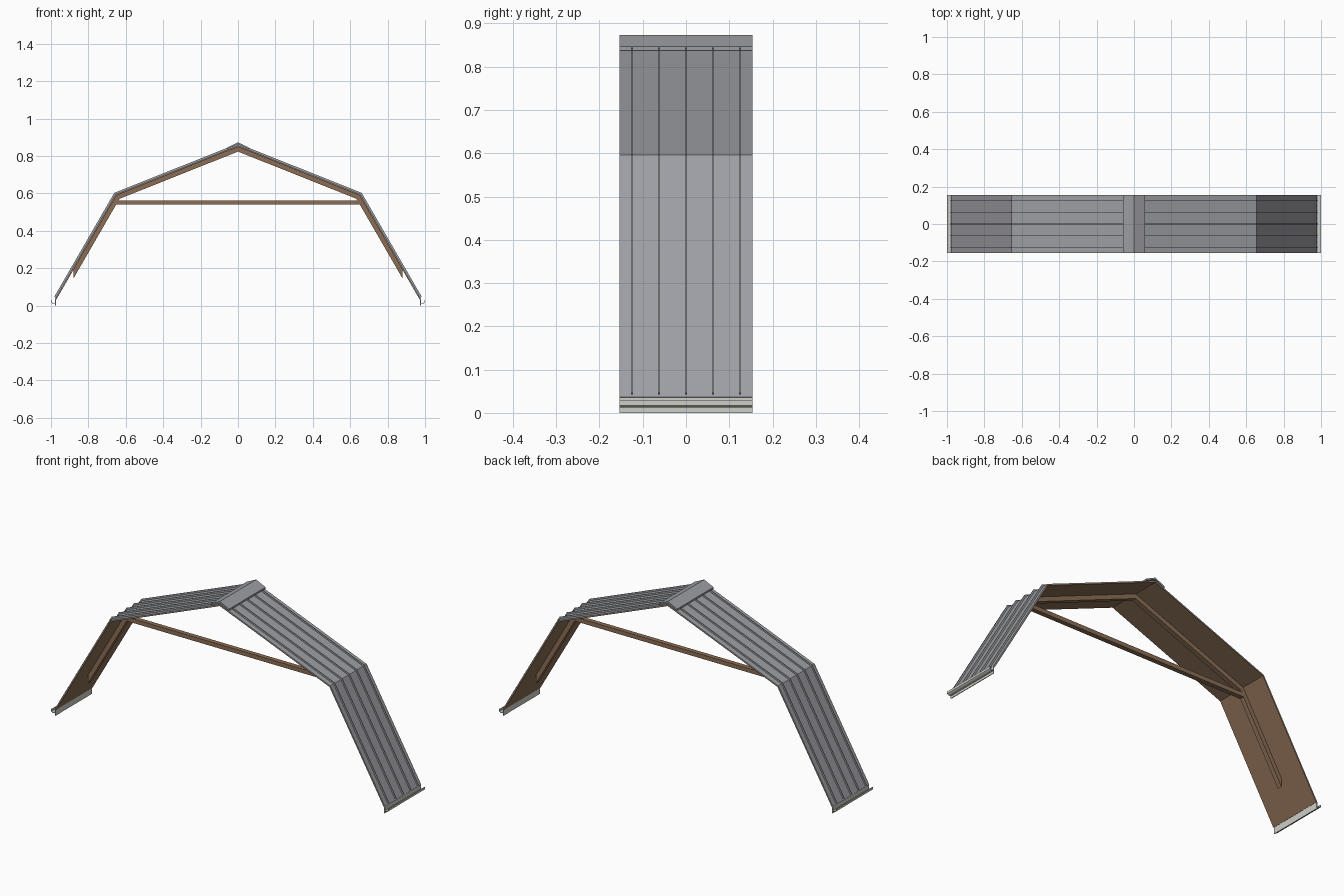
import bpy, bmesh
from mathutils import Vector

if "Cube" in bpy.data.objects:
    bpy.data.objects.remove(bpy.data.objects["Cube"])


def material(name, rgb):
    m = bpy.data.materials.new(name)
    m.diffuse_color = (*rgb, 1)
    m.use_nodes = True
    m.node_tree.nodes["Principled BSDF"].inputs["Base Color"].default_value = m.diffuse_color
    return m


METAL = material("grey_metal", (0.34, 0.345, 0.37))
WOOD = material("brown_wood", (0.26, 0.155, 0.09))
TRIM = material("pale_trim", (0.62, 0.62, 0.57))
HALF = 0.154


def offset(path, d):
    """Shift an (x, z) polyline sideways by d with mitred corners."""
    pts = [Vector(p) for p in path]
    dirs = [(b - a).normalized() for a, b in zip(pts, pts[1:])]
    norms = [Vector((-t.y, t.x)) for t in dirs]
    out = []
    for i, p in enumerate(pts):
        a, b = norms[max(i - 1, 0)], norms[min(i, len(norms) - 1)]
        out.append(p + (a + b) * (d / (1 + a.dot(b))))
    return out


def cut_ends(pts, x):
    """Slide both end points along their segments to x = -x and x = x."""
    for e, n, s in ((0, 1, -1), (-1, -2, 1)):
        a, b = pts[n], pts[e]
        pts[e] = a + (b - a) * ((s * x - a.x) / (b.x - a.x))
    return pts


def strip(name, upper, lower, y0, y1, mat):
    """Solid band between two polylines, running from y0 to y1."""
    bm = bmesh.new()
    rings = []
    for u, l in zip(upper, lower):
        rings.append([bm.verts.new((p[0], y, p[1]))
                      for p, y in ((u, y0), (u, y1), (l, y1), (l, y0))])
    for a, b in zip(rings, rings[1:]):
        for k in range(4):
            j = (k + 1) % 4
            bm.faces.new((a[k], a[j], b[j], b[k]))
    bm.faces.new(rings[0])
    bm.faces.new(rings[-1][::-1])
    bmesh.ops.recalc_face_normals(bm, faces=bm.faces)
    me = bpy.data.meshes.new(name)
    bm.to_mesh(me)
    bm.free()
    me.materials.append(mat)
    ob = bpy.data.objects.new(name, me)
    bpy.context.collection.objects.link(ob)
    return ob


def layer(name, path, d0, d1, y0, y1, mat):
    return strip(name, offset(path, d0), offset(path, d1), y0, y1, mat)


# Roof line, left eave over the ridge to right eave
roof = [(-0.978, 0.037), (-0.655, 0.596), (0, 0.857), (0.655, 0.596), (0.978, 0.037)]

# Metal sheet over timber deck
layer("metal_sheet", roof, 0, -0.004, -HALF, HALF, METAL)
layer("timber_deck", roof, -0.004, -0.008, -HALF, HALF, WOOD)

# Standing seams
seam = [tuple(p) for p in cut_ends([Vector(p) for p in roof], 0.975)]
for i in range(5):
    y = (i - 2) * 0.0625
    layer(f"standing_seam_{i + 1}", seam, 0.009, -0.001, y - 0.0015, y + 0.0015, METAL)

# Ridge cap
cap = [(-0.055, 0.847), (0, 0.873), (0.055, 0.847)]
strip("ridge_cap", cap, [(x, z - 0.009) for x, z in cap], -HALF, HALF, METAL)

# Bent rafter with plumb-cut feet
strip("rafter", cut_ends(offset(roof, -0.007), 0.88),
      cut_ends(offset(roof, -0.031), 0.88), -0.0125, 0.0125, WOOD)

# Tie beam
strip("tie_beam", [(-0.655, 0.562), (0.655, 0.562)],
      [(-0.655, 0.54), (0.655, 0.54)], -0.0125, 0.0125, WOOD)

# Fascia and gutter at each eave
for side, s in (("left", -1), ("right", 1)):
    layer(f"fascia_{side}", [(s * 0.978, 0.036), (s * 0.978, 0.0)],
          0, -0.004 * s, -HALF, HALF, TRIM)
    gutter = [(s * 0.977, 0.012), (s * 0.992, 0.012), (s * 1.0, 0.017), (s * 1.0, 0.029)]
    layer(f"gutter_{side}", gutter, 0, 0.003 * s, -HALF, HALF, TRIM)
